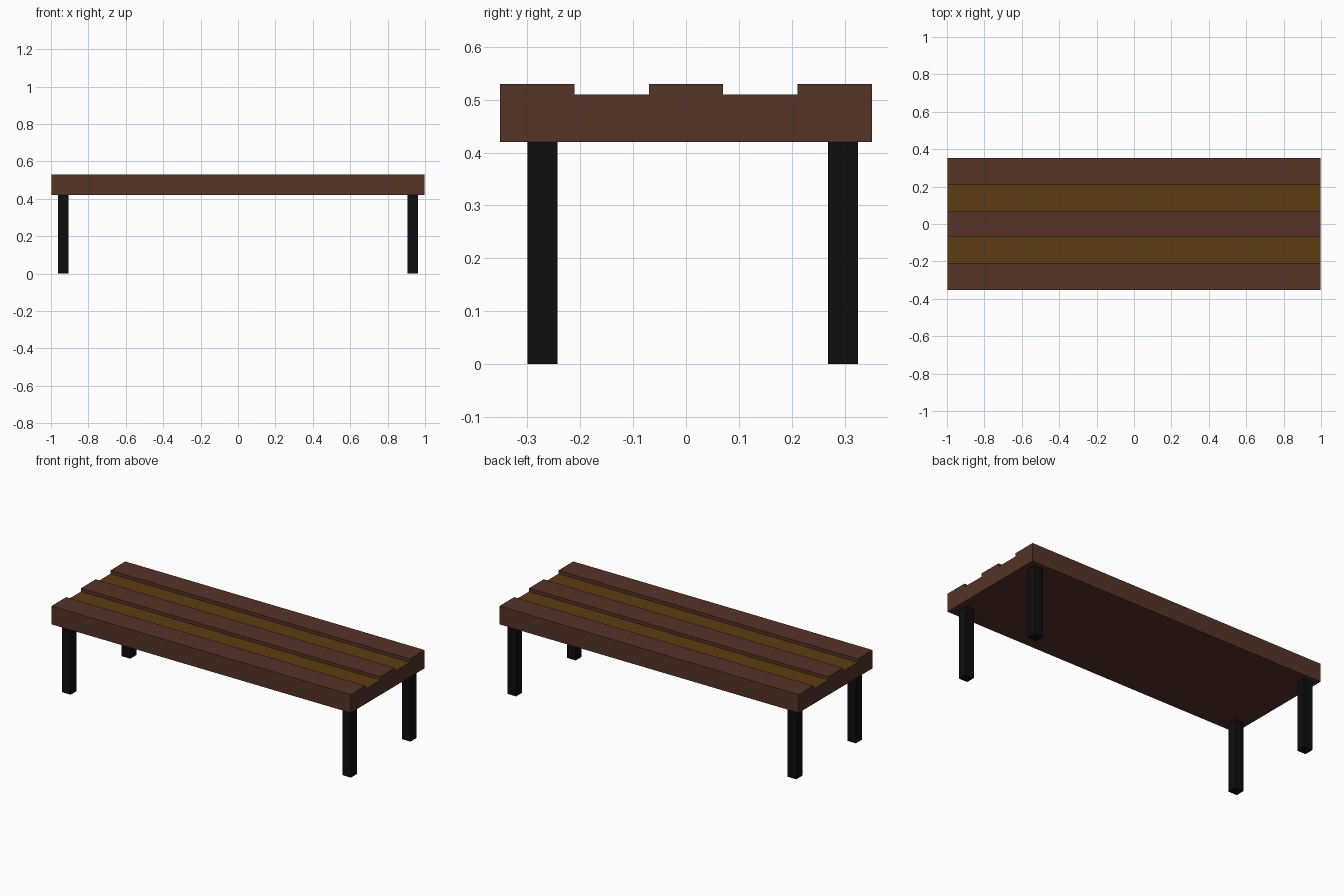
import bpy, bmesh

if "Cube" in bpy.data.objects:
    bpy.data.objects.remove(bpy.data.objects["Cube"])

def material(name, rgb):
    m = bpy.data.materials.new(name)
    m.diffuse_color = (*rgb, 1)
    m.use_nodes = True
    m.node_tree.nodes["Principled BSDF"].inputs["Base Color"].default_value = m.diffuse_color
    return m

def add_object(name, bm, mats):
    bmesh.ops.recalc_face_normals(bm, faces=bm.faces)
    mesh = bpy.data.meshes.new(name)
    bm.to_mesh(mesh)
    bm.free()
    for m in mats:
        mesh.materials.append(m)
    ob = bpy.data.objects.new(name, mesh)
    bpy.context.collection.objects.link(ob)
    return ob

brown = material("brown_wood", (0.089, 0.033, 0.020))
ochre = material("ochre_wood", (0.107, 0.048, 0.006))
black = material("black_metal", (0.004, 0.004, 0.004))

# Seat: slatted end profile (y, z) extruded along x
W, LOW, HIGH, BASE = 0.352, 0.51, 0.53, 0.42
profile = [(-W, BASE), (-W, HIGH), (-0.211, HIGH), (-0.211, LOW),
           (-0.07, LOW), (-0.07, HIGH), (0.07, HIGH), (0.07, LOW),
           (0.211, LOW), (0.211, HIGH), (W, HIGH), (W, BASE)]
bm = bmesh.new()
end = bm.faces.new([bm.verts.new((-0.998, y, z)) for y, z in profile])
ext = bmesh.ops.extrude_face_region(bm, geom=[end], use_keep_orig=True)
bmesh.ops.translate(bm, vec=(1.996, 0, 0),
                    verts=[v for v in ext["geom"] if isinstance(v, bmesh.types.BMVert)])
# Sunken slats take the ochre colour on top
for f in bm.faces:
    if all(abs(v.co.z - LOW) < 1e-4 for v in f.verts):
        f.material_index = 1
add_object("seat", bm, [brown, ochre])

# Four square legs
for side, x in (("left", -0.935), ("right", 0.934)):
    for place, y in (("front", -0.271), ("back", 0.297)):
        bm = bmesh.new()
        bmesh.ops.create_cube(bm, size=1)
        bmesh.ops.scale(bm, vec=(0.057, 0.057, BASE), verts=bm.verts)
        ob = add_object(f"{place}_{side}_leg", bm, [black])
        ob.location = (x, y, BASE / 2)
